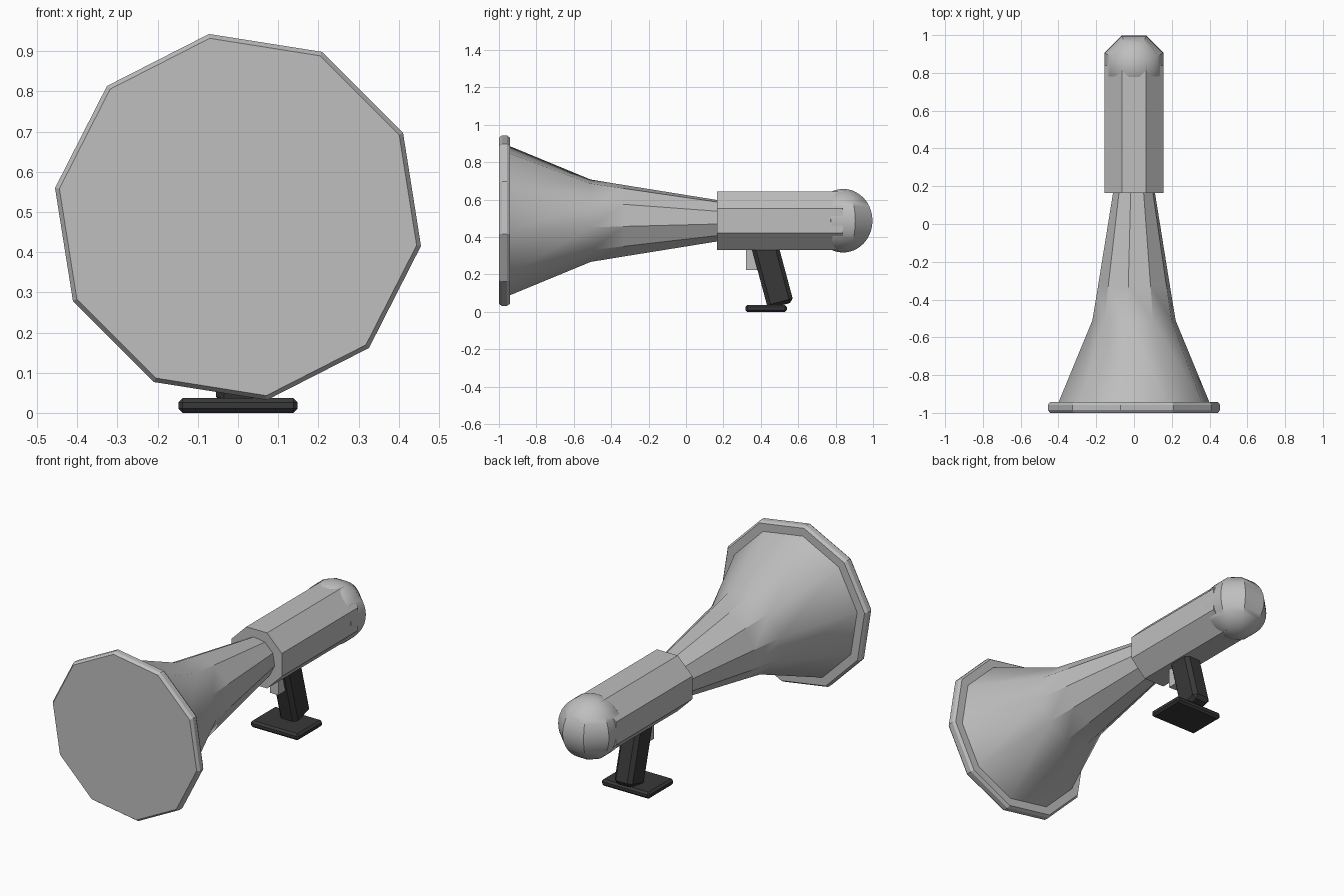
import bpy, bmesh, math
from mathutils import Matrix, Vector

cube = bpy.data.objects.get("Cube")
if cube:
    bpy.data.objects.remove(cube)

AXIS_Z = 0.4875  # height of the horn's centre line


def material(name, value):
    m = bpy.data.materials.new(name)
    m.use_nodes = True
    colour = (value, value, value, 1)
    m.diffuse_color = colour
    bsdf = m.node_tree.nodes["Principled BSDF"]
    bsdf.inputs["Base Color"].default_value = colour
    bsdf.inputs["Roughness"].default_value = 0.7
    return m


GREY = material("light grey", 0.52)
BLACK = material("dark rubber", 0.04)


def finish(name, bm, mat, smooth=None):
    bmesh.ops.recalc_face_normals(bm, faces=bm.faces)
    mesh = bpy.data.meshes.new(name)
    bm.to_mesh(mesh)
    bm.free()
    mesh.materials.append(mat)
    obj = bpy.data.objects.new(name, mesh)
    bpy.context.collection.objects.link(obj)
    if smooth:
        bpy.ops.object.select_all(action='DESELECT')
        obj.select_set(True)
        bpy.context.view_layer.objects.active = obj
        bpy.ops.object.shade_smooth_by_angle(angle=math.radians(smooth))
    return obj


def loft(name, profile, sides, turn, mat, smooth=None):
    """Capped polygonal tube along y through (y, radius) stations."""
    bm = bmesh.new()
    rings = []
    for y, r in profile:
        angles = [math.radians(turn) + math.tau * i / sides for i in range(sides)]
        rings.append([bm.verts.new((r * math.cos(a), y, AXIS_Z + r * math.sin(a)))
                      for a in angles])
    for a, b in zip(rings, rings[1:]):
        for i in range(sides):
            j = (i + 1) % sides
            bm.faces.new((a[i], a[j], b[j], b[i]))
    bm.faces.new(rings[0])
    bm.faces.new(rings[-1])
    return finish(name, bm, mat, smooth)


def box(name, centre, size, mat, bevel=0, tilt=0):
    bm = bmesh.new()
    bmesh.ops.create_cube(bm, size=1)
    bmesh.ops.scale(bm, vec=size, verts=bm.verts)
    if bevel:
        bmesh.ops.bevel(bm, geom=bm.edges[:], offset=bevel, segments=1, affect='EDGES')
    bm.transform(Matrix.Translation(Vector(centre))
                 @ Matrix.Rotation(math.radians(tilt), 4, 'X'))
    return finish(name, bm, mat)


# Bell: chamfered front rim and flared horn
loft("front_rim", [(-1, 0.45), (-0.985, 0.461), (-0.957, 0.461), (-0.942, 0.45)],
     10, -9, GREY)
loft("horn", [(-0.95, 0.407), (-0.51, 0.223), (-0.33, 0.193), (0.18, 0.11)],
     10, -9, GREY, smooth=35)

# Body: octagonal barrel with a rounded rear cap
loft("barrel", [(0.165, 0.168), (0.84, 0.168)], 8, 22.5, GREY)
bm = bmesh.new()
bmesh.ops.create_uvsphere(bm, u_segments=8, v_segments=20, radius=0.17)
bm.transform(Matrix.Translation((0, 0.84, AXIS_Z))
             @ Matrix.Rotation(math.radians(22.5), 4, 'Z'))
finish("rear_cap", bm, GREY, smooth=35)

# Grip: trigger, slanted handle and foot plate
box("trigger", (0, 0.36, 0.285), (0.05, 0.08, 0.12), GREY)
box("handle", (0, 0.455, 0.2275), (0.11, 0.142, 0.4), BLACK, bevel=0.02, tilt=15)
box("foot_plate", (0, 0.428, 0.0185), (0.297, 0.222, 0.037), BLACK, bevel=0.011)
